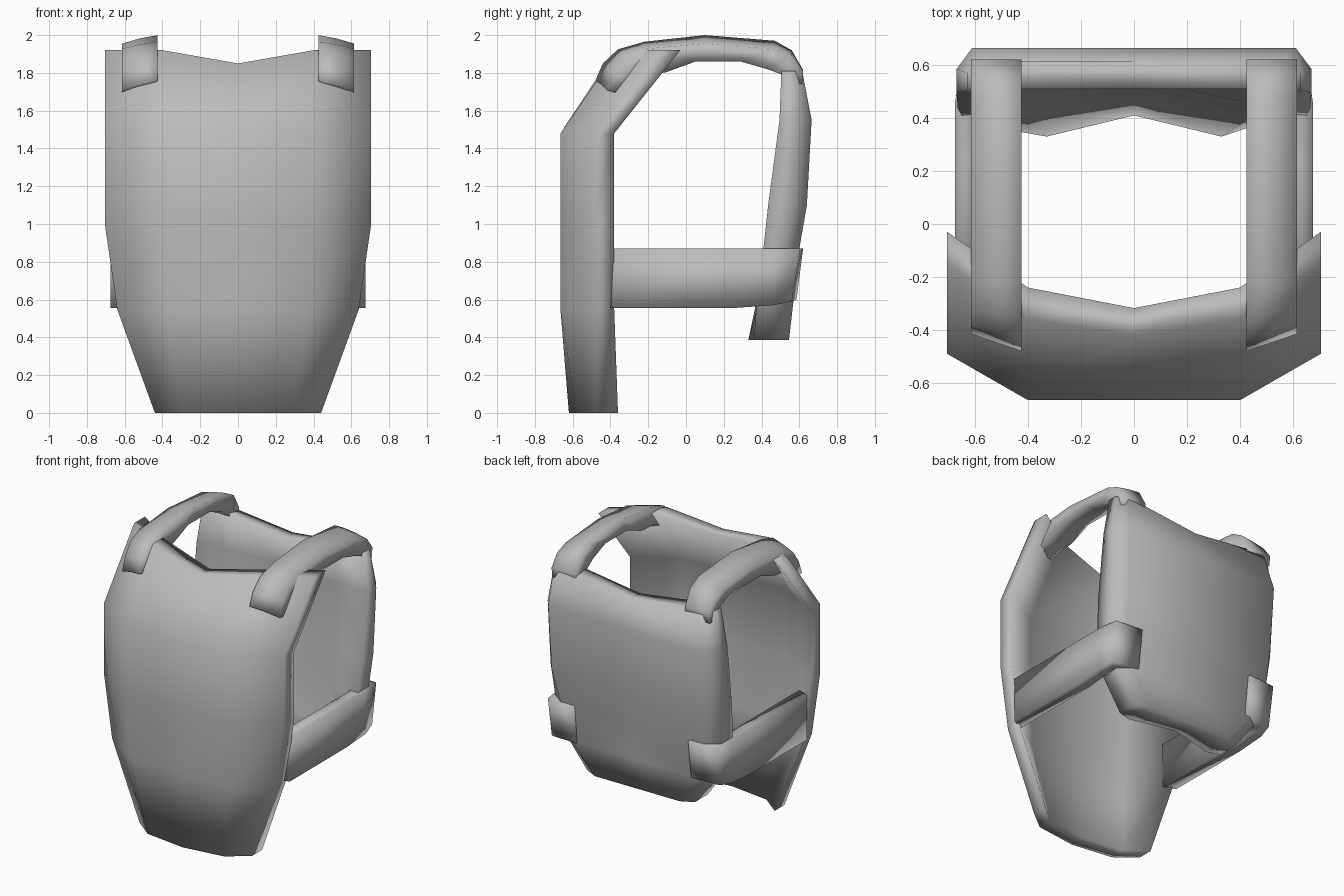
import bpy
import bmesh

old = bpy.data.objects.get("Cube")
if old:
    bpy.data.objects.remove(old, do_unlink=True)

grey = bpy.data.materials.new("armour_grey")
grey.use_nodes = True
colour = (0.5, 0.5, 0.5, 1)
grey.diffuse_color = colour
grey.node_tree.nodes["Principled BSDF"].inputs["Base Color"].default_value = colour


def loft(name, rings):
    """Skin closed rings; each ring is an outer strip followed by its reversed inner strip."""
    bm = bmesh.new()
    loops = [[bm.verts.new(p) for p in ring] for ring in rings]
    n = len(loops[0])
    for a, b in zip(loops, loops[1:]):
        for i in range(n):
            j = (i + 1) % n
            bm.faces.new((a[i], a[j], b[j], b[i]))
    for ring in (loops[0], loops[-1]):
        for i in range(n // 2 - 1):
            bm.faces.new((ring[i], ring[i + 1], ring[n - 2 - i], ring[n - 1 - i]))
    bmesh.ops.recalc_face_normals(bm, faces=bm.faces)
    for face in bm.faces:
        face.smooth = True
    mesh = bpy.data.meshes.new(name)
    bm.to_mesh(mesh)
    bm.free()
    mesh.materials.append(grey)
    bpy.context.collection.objects.link(bpy.data.objects.new(name, mesh))


def strip(z, half, flat, ys, dip):
    """Mirrored polyline through the centre, the bend and the side edge."""
    mid, bend, edge = ys
    right = [(0, mid, z - dip), (flat, bend, z), (half, edge, z)]
    return [(-x, y, h) for x, y, h in right[:0:-1]] + right


# Chest plate: height, half width, bend, y at centre, bend and edge, thickness, neckline dip
chest_rows = [
    (0, 0.44, 0.30, -0.62, -0.58, -0.47, 0.11, 0),
    (0.55, 0.64, 0.38, -0.665, -0.665, -0.49, 0.11, 0),
    (1.0, 0.705, 0.40, -0.665, -0.665, -0.49, 0.11, 0),
    (1.48, 0.705, 0.40, -0.665, -0.665, -0.49, 0.11, 0),
    (1.92, 0.705, 0.40, -0.42, -0.36, -0.15, 0.12, 0.07),
]
rings = []
for z, half, flat, mid, bend, edge, thick, dip in chest_rows:
    inner = (mid + thick - dip / 4, bend + thick, edge + thick)
    rings.append(strip(z, half, flat, (mid, bend, edge), dip)
                 + strip(z, half, flat, inner, dip)[::-1])
loft("chest_plate", rings)

# Back plate: height, half width, bend, outer y, bevel y, inner y, inner bend y, front edge y, dip
back_rows = [
    (0.385, 0.42, 0.33, 0.545, 0.50, 0.41, 0.33, 0.36, 0),
    (0.60, 0.58, 0.49, 0.57, 0.51, 0.46, 0.39, 0.375, 0),
    (0.87, 0.65, 0.56, 0.60, 0.53, 0.50, 0.43, 0.41, 0),
    (1.10, 0.665, 0.60, 0.64, 0.56, 0.52, 0.46, 0.435, 0),
    (1.55, 0.67, 0.61, 0.665, 0.585, 0.55, 0.51, 0.495, 0),
    (1.81, 0.63, 0.56, 0.615, 0.57, 0.51, 0.51, 0.505, 0.06),
]
rings = []
for z, half, flat, out, bevel, inn, bend, edge, dip in back_rows:
    rings.append(strip(z, half, flat, (out, out, bevel), dip)
                 + strip(z, half, min(flat, 0.42), (inn, bend, edge), dip)[::-1])
loft("back_plate", rings)

# Shoulder straps: outer (y, z), under (y, z), then setback and drop of the outer edge
shoulder_path = [
    ((-0.48, 1.76), (-0.41, 1.745), 0.065, 0.055),
    ((-0.44, 1.85), (-0.34, 1.79), 0.06, 0.05),
    ((-0.36, 1.925), (-0.25, 1.83), 0.04, 0.04),
    ((-0.22, 1.965), (-0.11, 1.84), 0.0, 0.038),
    ((0.10, 2.00), (0.05, 1.905), 0.0, 0.045),
    ((0.47, 1.97), (0.29, 1.905), 0.0, 0.045),
    ((0.56, 1.92), (0.43, 1.85), 0.0, 0.03),
    ((0.62, 1.81), (0.51, 1.79), 0.0, 0.0),
    ((0.615, 1.74), (0.54, 1.74), 0.0, 0.0),
]
# Side straps: plan (x, y) of the outer face, inner face, bottom height, lean of the lower edge
side_path = [
    ((0.675, -0.385), (0.59, -0.42), 0.555, 0),
    ((0.675, 0.25), (0.59, 0.25), 0.555, 0),
    ((0.675, 0.46), (0.59, 0.40), 0.57, 0),
    ((0.655, 0.605), (0.56, 0.50), 0.59, 0.045),
    ((0.45, 0.62), (0.45, 0.53), 0.60, 0.035),
]
high = 0.87
for side, sx in (("left", 1), ("right", -1)):
    rings = []
    inner_x, mid_x, outer_x = 0.425 * sx, 0.52 * sx, 0.615 * sx
    for (oy, oz), (uy, uz), back, drop in shoulder_path:
        rings.append([
            (inner_x, oy, oz), (mid_x, oy + back / 2, oz - drop / 2 + 0.005),
            (outer_x, oy + back, oz - drop),
            (outer_x, uy + back, uz - drop), (mid_x, uy + back / 2, uz - drop / 2),
            (inner_x, uy, uz),
        ])
    loft(side + "_shoulder_strap", rings)

    rings = []
    for (ox, oy), (ix, iy), low, lean in side_path:
        rings.append([
            (ox * sx, oy - lean, low), (ox * sx, oy, high),
            (ix * sx, iy, high), (ix * sx, iy - lean, low),
        ])
    loft(side + "_side_strap", rings)
